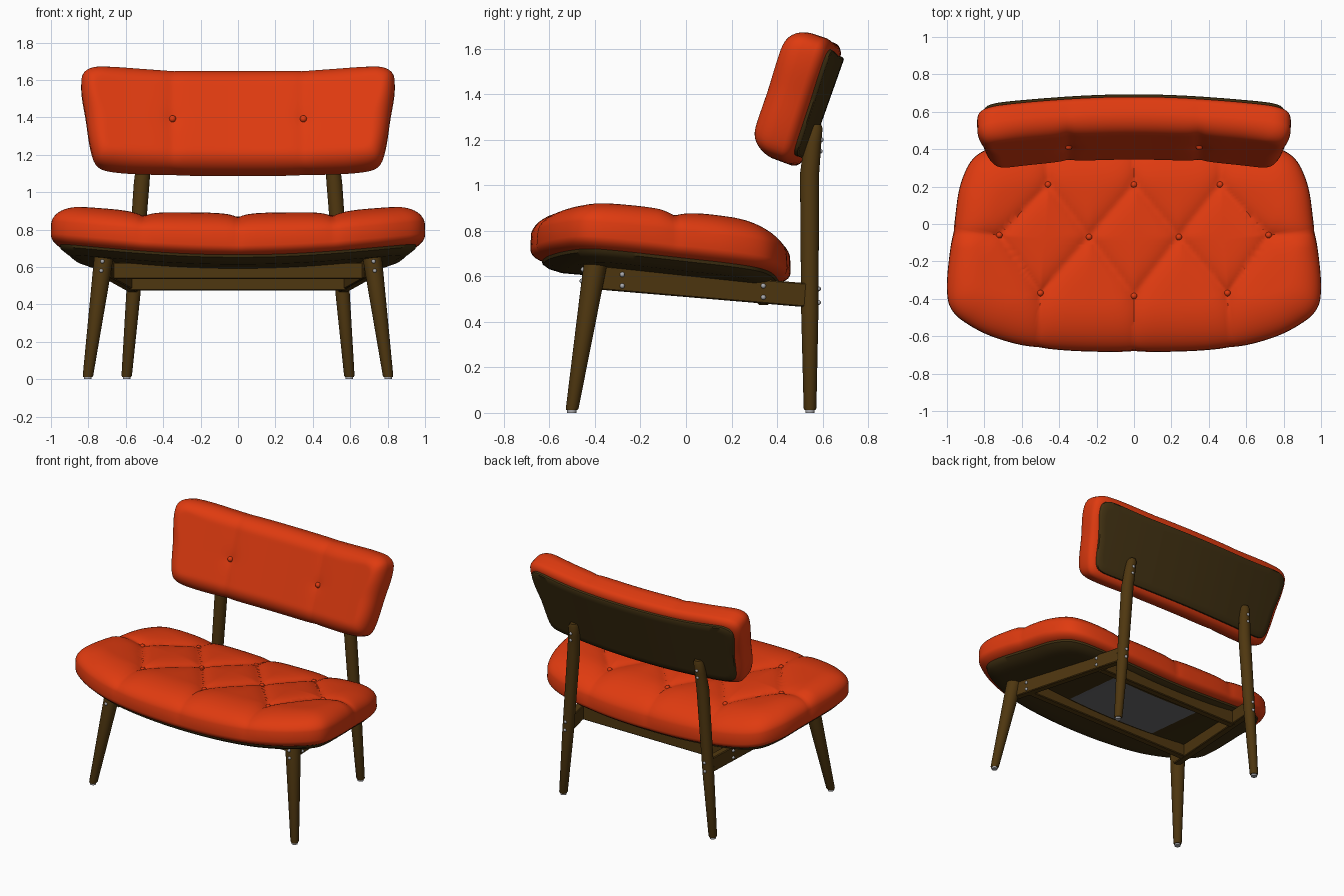
import bpy, bmesh, math
from mathutils import Vector, Matrix

if "Cube" in bpy.data.objects:
    bpy.data.objects.remove(bpy.data.objects["Cube"])


def material(name, rgb):
    m = bpy.data.materials.new(name)
    m.diffuse_color = (*rgb, 1)
    m.use_nodes = True
    m.node_tree.nodes["Principled BSDF"].inputs["Base Color"].default_value = m.diffuse_color
    return m


FABRIC = material("orange_fabric", (0.74, 0.043, 0.005))
WOOD = material("brown_wood", (0.078, 0.038, 0.005))
PANEL = material("dark_panel", (0.052, 0.030, 0.006))
STEEL = material("steel", (0.40, 0.40, 0.42))
GREY = material("grey_label", (0.16, 0.16, 0.17))


def finish(name, bm, mat, angle=40):
    me = bpy.data.meshes.new(name)
    bm.to_mesh(me)
    bm.free()
    ob = bpy.data.objects.new(name, me)
    bpy.context.collection.objects.link(ob)
    me.materials.append(mat)
    bpy.ops.object.select_all(action='DESELECT')
    ob.select_set(True)
    bpy.context.view_layer.objects.active = ob
    bpy.ops.object.shade_smooth_by_angle(angle=math.radians(angle))
    return ob


def smooth_outline(half, step=0.02):
    """Mirror a half outline in x and sample a smooth closed curve through it."""
    pts = [Vector(p) for p in half]
    pts += [Vector((-p.x, p.y)) for p in reversed(pts[1:-1])]
    out, n = [], len(pts)
    for i in range(n):
        a, b, c, d = (pts[(i + k) % n] for k in (-1, 0, 1, 2))
        m = max(2, round((c - b).length / step))
        ts = (c - b).length
        ma = (c - a) * ts / ((c - b).length + (b - a).length)
        mb = (d - b) * ts / ((d - c).length + (c - b).length)
        for j in range(m):
            t = j / m
            out.append(b * (2*t**3 - 3*t*t + 1) + ma * (t**3 - 2*t*t + t)
                       + c * (3*t*t - 2*t**3) + mb * (t**3 - t*t))
    return out


def shell(name, outline, spine, profile, place, mat, fill=16, flip=False):
    """Rings that follow an outline inwards, closing on a central spine."""
    half, cy = spine
    columns = []
    for p in outline:
        c = Vector((max(-half, min(half, p.x)), cy))
        away = p - c
        length = away.length
        away.normalize()
        prof = profile(abs(away.y))
        last = prof[-1]
        col = [(c + away * (length - d), h, f, away) for d, h, f in prof]
        col += [(c + away * (length - last[0]) * (1 - j / fill), last[1], last[2], away)
                for j in range(1, fill + 1)]
        columns.append(col)
    bm = bmesh.new()
    grid = [[bm.verts.new(place(*v)) for v in col] for col in columns]
    for i, a in enumerate(grid):
        b = grid[(i + 1) % len(grid)]
        for j in range(len(a) - 1):
            q = (a[j], b[j], b[j + 1], a[j + 1])
            bm.faces.new(q[::-1] if flip else q)
    bmesh.ops.remove_doubles(bm, verts=bm.verts, dist=1e-5)
    return finish(name, bm, mat)


def padded(width, low, steps=12):
    """Rounded edge: under-curve to the rim, then a wider curve to the crown."""
    def profile(t):
        res = []
        for i in range(7):
            a = -math.pi / 2 + math.pi / 2 * i / 6
            res.append((low * (1 - math.cos(a)), 0.5 * (1 + math.sin(a)), -1))
        for i in range(1, steps + 1):
            a = math.pi / 2 * i / steps
            res.append((width(t) * (1 - math.cos(a)), 1.0, math.sin(a)))
        return res
    return profile


def seg_dist(p, a, b):
    ab = b - a
    t = max(0, min(1, (p - a).dot(ab) / ab.length_squared))
    return (p - a - ab * t).length


def cushion_place(frame, rim, crown, dent):
    def place(p, h, f, away):
        d = dent(p)
        f0 = max(f, 0)
        q = p - away * d * 0.45 * h * (1 - f0)
        z = rim * h + (crown(p) - rim) * f0 - d * f0
        return frame(q.x, q.y, z)
    return place


# seat frame: dished across, sloping down to the rear
def seat_frame(x, y, h):
    return Vector((x, y, 0.605 + 0.085 * x * x - 0.09 * y + h))


# back frame: reclined, ends wrapping forward
SIN, COS = math.sin(math.radians(19.5)), math.cos(math.radians(19.5))


def back_frame(x, b, h):
    n = h + 0.1 * x * x
    return Vector((x, 0.61 + b * SIN - n * COS, 1.37 + b * COS + n * SIN))


# seat cushion with diamond tufting
seat_half = [(0, -.685), (.5, -.665), (.75, -.605), (.92, -.515), (.985, -.44), (1.0, -.33),
             (.985, -.15), (.96, .02), (.925, .22), (.85, .36), (.7, .425), (.4, .455), (0, .46)]
seat_line = smooth_outline(seat_half)
tufts = [Vector(t) for t in ((-.46, .21), (0, .21), (.46, .21), (-.72, -.06), (-.24, -.07),
                             (.24, -.07), (.72, -.06), (-.5, -.37), (0, -.385), (.5, -.37))]
links = [(0, 3), (0, 4), (1, 4), (1, 5), (2, 5), (2, 6),
         (7, 3), (7, 4), (8, 4), (8, 5), (9, 5), (9, 6)]
creases = [(tufts[a], tufts[b]) for a, b in links]
for i, end in ((0, (-.48, .6)), (1, (0, .6)), (2, (.48, .6)), (3, (-1.1, -.03)), (6, (1.1, -.03)),
               (7, (-.52, -.8)), (8, (0, -.8)), (9, (.52, -.8))):
    creases.append((tufts[i], Vector(end)))


def seat_dent(p):
    d = min(seg_dist(p, a, b) for a, b in creases)
    e = min((p - t).length for t in tufts)
    return 0.028 * math.exp(-d / 0.05) + 0.016 * math.exp(-e / 0.04)


def seat_crown(p):
    return 0.25 - 0.028 * abs(p.x)


shell("seat_cushion", seat_line, (0.45, -0.11), padded(lambda t: 0.14 + 0.13 * t, 0.08),
      cushion_place(seat_frame, 0.1, seat_crown, seat_dent), FABRIC, fill=18)

# backrest cushion with two vertical creases
back_half = [(0, -.315), (.4, -.315), (.66, -.31), (.75, -.285), (.785, -.21), (.815, -.02),
             (.838, .14), (.825, .225), (.75, .26), (.4, .255), (0, .255)]
back_line = smooth_outline(back_half)
back_tufts = [Vector((s * 0.35, -0.045)) for s in (-1, 1)]


def back_dent(p):
    d = abs(abs(p.x) - 0.35)
    e = min((p - t).length for t in back_tufts)
    return 0.014 * math.exp(-d / 0.04) + 0.012 * math.exp(-e / 0.04)


def back_crown(p):
    return 0.2


shell("back_cushion", back_line, (0.55, -0.03), padded(lambda t: 0.10, 0.055),
      cushion_place(back_frame, 0.09, back_crown, back_dent), FABRIC, fill=12)

# panels under the seat and behind the back
shell("seat_panel", seat_line, (0.45, -0.11),
      lambda t: [(.05, .012, 0), (.055, -.01, 0), (.085, -.028, 0), (.14, -.04, 0)],
      lambda p, h, f, w: seat_frame(p.x, p.y, h), PANEL, fill=6, flip=True)
shell("back_panel", back_line, (0.55, -0.03),
      lambda t: [(.045, .012, 0), (.048, -.012, 0), (.056, -.018, 0)],
      lambda p, h, f, w: back_frame(p.x, p.y, h), PANEL, fill=6, flip=True)

# flat label under the seat
bm = bmesh.new()
bmesh.ops.create_grid(bm, x_segments=12, y_segments=4, size=1)
for v in bm.verts:
    v.co = seat_frame(v.co.x * 0.36, v.co.y * 0.23 - 0.01, -0.044)
bmesh.ops.reverse_faces(bm, faces=bm.faces)
finish("underside_label", bm, GREY)


def balls(name, points, radius, mat):
    bm = bmesh.new()
    for p in points:
        bmesh.ops.create_uvsphere(bm, u_segments=12, v_segments=8, radius=radius,
                                  matrix=Matrix.Translation(p))
    finish(name, bm, mat)


# upholstery buttons
balls("seat_buttons", [seat_frame(t.x, t.y, seat_crown(t) - 0.040) for t in tufts], 0.018, FABRIC)
balls("back_buttons", [back_frame(t.x, t.y, 0.18) for t in back_tufts], 0.019, FABRIC)


def tube(name, path, mat, sides=24):
    """Round post through (x, y, z, radius) stations."""
    bm = bmesh.new()
    rings = [[bm.verts.new((x + r * math.cos(i * math.tau / sides),
                            y + r * math.sin(i * math.tau / sides), z)) for i in range(sides)]
             for x, y, z, r in path]
    for a, b in zip(rings, rings[1:]):
        for i in range(sides):
            k = (i + 1) % sides
            bm.faces.new((a[i], a[k], b[k], b[i]))
    bm.faces.new(rings[0][::-1])
    bm.faces.new(rings[-1])
    finish(name, bm, mat)


def bar(name, p, q, thick, high):
    """Rectangular rail between two points, upright in section."""
    p, q = Vector(p), Vector(q)
    side = (q - p).cross(Vector((0, 0, 1))).normalized() * thick / 2
    up = Vector((0, 0, high / 2))
    bm = bmesh.new()
    for e in (p, q):
        for s, u in ((-1, -1), (1, -1), (1, 1), (-1, 1)):
            bm.verts.new(e + side * s + up * u)
    bmesh.ops.convex_hull(bm, input=bm.verts)
    bmesh.ops.dissolve_limit(bm, angle_limit=0.01, verts=bm.verts, edges=bm.edges)
    bmesh.ops.bevel(bm, geom=bm.edges[:], offset=0.005, segments=1, affect='EDGES')
    finish(name, bm, WOOD, 30)


# legs, glides, side rails and screws on both sides
screws = []
for s, tag in ((-1, "left"), (1, "right")):
    tube("front_leg_" + tag, [(s * .803, -.502, .012, .024), (s * .802, -.5, .02, .028),
                              (s * .717, -.398, .655, .052)], WOOD)
    tube("rear_leg_" + tag, [(s * .596, .545, .012, .024), (s * .595, .545, .02, .028),
                             (s * .56, .544, .45, .038), (s * .515, .543, 1.05, .042),
                             (s * .503, .556, 1.18, .038), (s * .497, .566, 1.25, .034),
                             (s * .495, .57, 1.268, .024)], WOOD)
    tube("front_glide_" + tag, [(s * .803, -.502, 0, .02), (s * .803, -.502, .014, .02)], STEEL)
    tube("rear_glide_" + tag, [(s * .596, .545, 0, .02), (s * .596, .545, .014, .02)], STEEL)
    bar("side_rail_" + tag, (s * .70, -.39, .595), (s * .56, .53, .517), .05, .105)
    screws += [(s * .725, -.452, .63), (s * .731, -.457, .58),
               (s * .71, -.28, .608), (s * .71, -.28, .558),
               (s * .615, .34, .558), (s * .615, .34, .508),
               (s * .554, .582, .545), (s * .558, .582, .485),
               (s * .502, .594, 1.2), (s * .506, .589, 1.15)]
balls("screws", [Vector(p) for p in screws], 0.011, STEEL)

# cross rails
bar("front_cross_rail", (-.67, -.28, .58), (.67, -.28, .58), .05, .09)
bar("rear_cross_rail", (-.58, .34, .525), (.58, .34, .525), .05, .1)
